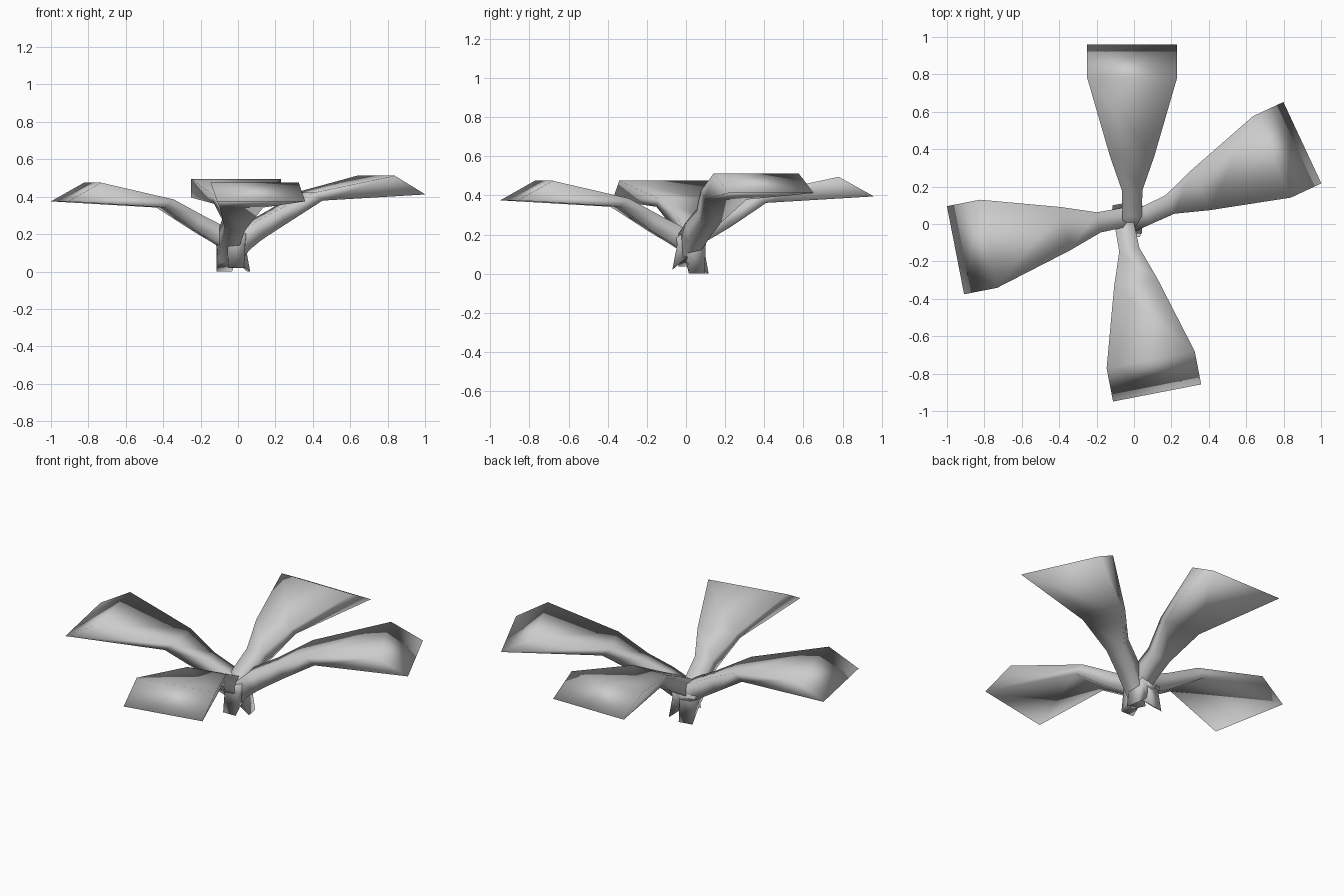
import bpy, bmesh
from math import radians
from mathutils import Matrix, Vector

if "Cube" in bpy.data.objects:
    bpy.data.objects.remove(bpy.data.objects["Cube"])

# Leaf sections from curled base to tip:
# (upper r, upper z, lower r, lower z, half width)
SECTIONS = [
    (-0.06, 0.00, 0.00, 0.05, 0.042),
    (-0.035, 0.13, 0.03, 0.085, 0.048),
    (-0.04, 0.165, 0.09, 0.13, 0.052),
    (0.05, 0.225, 0.13, 0.155, 0.052),
    (0.19, 0.295, 0.24, 0.22, 0.055),
    (0.37, 0.385, 0.42, 0.342, 0.118),
    (0.79, 0.475, 0.97, 0.375, 0.24),
]


def make_leaf(name, angle, location, reach):
    """Four-sided tapering leaf, closed at both ends."""
    bm = bmesh.new()
    rings = []
    for ur, uz, lr, lz, w in SECTIONS:
        rings.append([bm.verts.new(p) for p in
                      ((ur, -w, uz), (ur, w, uz), (lr, w, lz), (lr, -w, lz))])
    for a, b in zip(rings, rings[1:]):
        for i in range(4):
            j = (i + 1) % 4
            bm.faces.new((a[i], a[j], b[j], b[i]))
    bm.faces.new(rings[0])
    bm.faces.new(rings[-1])
    bmesh.ops.recalc_face_normals(bm, faces=bm.faces)
    rot = Matrix.Rotation(radians(angle), 4, 'Z')
    place = Matrix.Translation(Vector(location))
    bm.transform(place @ rot @ Matrix.Translation((reach, 0, 0)))
    for f in bm.faces:
        f.smooth = True
    mesh = bpy.data.meshes.new(name)
    bm.to_mesh(mesh)
    bm.free()
    obj = bpy.data.objects.new(name, mesh)
    bpy.context.collection.objects.link(obj)


# Four leaves fanned around the centre
make_leaf("leaf_back", 90, (-0.01, 0, 0.02), -0.01)
make_leaf("leaf_right", 25, (-0.006, 0.012, 0.037), 0.03)
make_leaf("leaf_left", 191, (-0.007, 0.044, 0), -0.005)
make_leaf("leaf_front", 281, (-0.05, -0.01, 0), -0.06)
